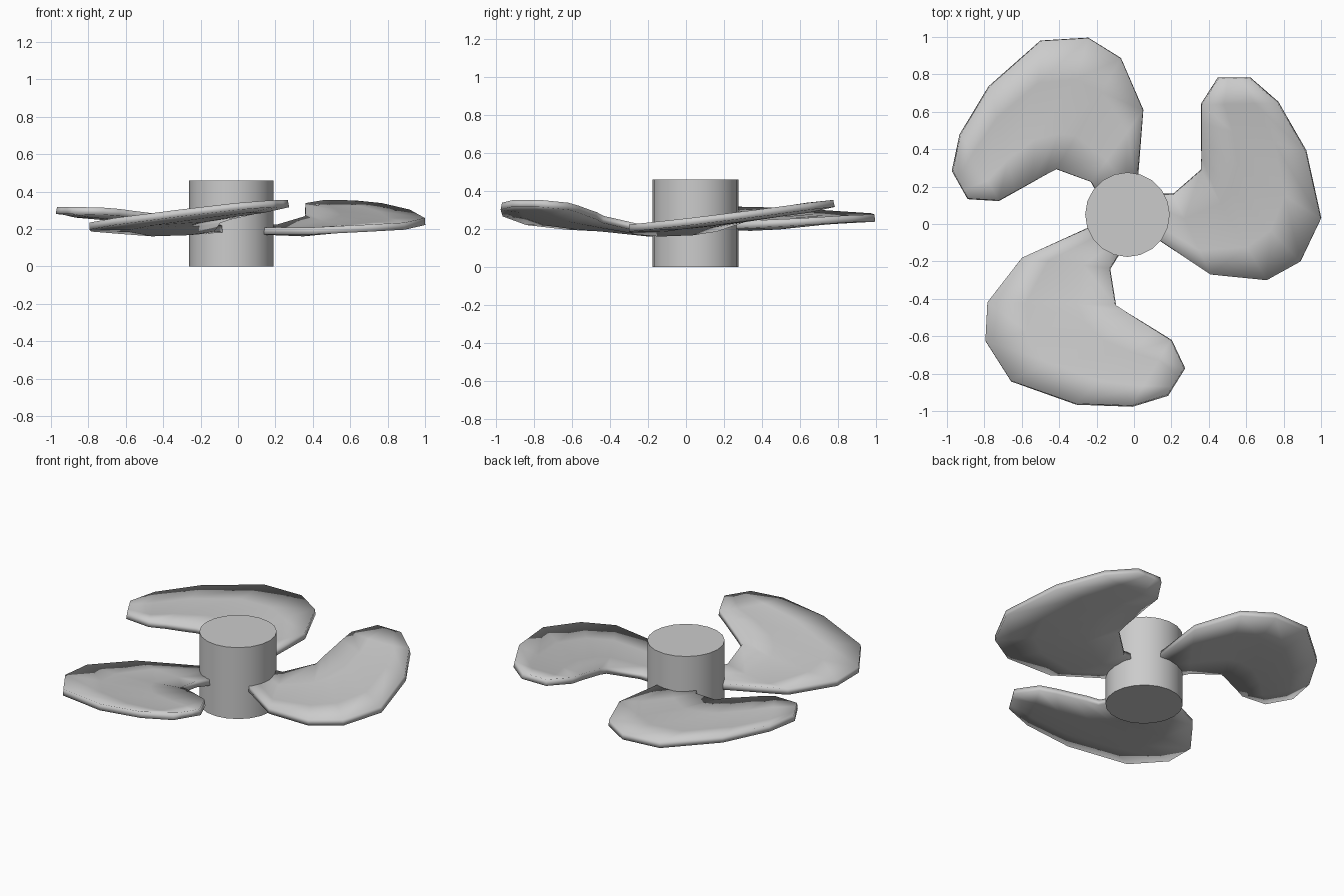
import bpy, bmesh
from math import radians
from mathutils import Matrix, Vector

if "Cube" in bpy.data.objects:
    bpy.data.objects.remove(bpy.data.objects["Cube"])

# Plain grey metal
grey = bpy.data.materials.new("grey metal")
grey.use_nodes = True
colour = (0.6, 0.6, 0.6, 1)
grey.diffuse_color = colour
grey.node_tree.nodes["Principled BSDF"].inputs["Base Color"].default_value = colour

HUB = Vector((-0.035, 0.05, 0))

# Hub: upright cylinder
bpy.ops.mesh.primitive_cylinder_add(vertices=20, radius=0.226, depth=0.46,
                                    location=HUB + Vector((0, 0, 0.23)))
hub = bpy.context.object
hub.name = "hub"
hub.data.materials.append(grey)
bpy.ops.object.shade_smooth_by_angle(angle=radians(35))

# Blade sections from root to tip: leading edge point, trailing edge point
SECTIONS = [
    ((0.08, -0.05, 0.19), (0.12, 0.16, 0.20)),
    ((0.41, -0.27, 0.19), (0.21, 0.16, 0.205)),
    ((0.71, -0.30, 0.205), (0.36, 0.29, 0.25)),
    ((0.89, -0.20, 0.215), (0.36, 0.36, 0.27)),
    ((1.00, 0.03, 0.24), (0.36, 0.44, 0.285)),
    ((0.92, 0.39, 0.285), (0.36, 0.54, 0.305)),
    ((0.77, 0.65, 0.32), (0.36, 0.64, 0.32)),
    ((0.62, 0.78, 0.335), (0.45, 0.78, 0.335)),
]


def make_blade(name, angle, shift, slope):
    """Cupped sheet turned about the hub, given thickness by a modifier."""
    bm = bmesh.new()
    rows = []
    for i, (lead, trail) in enumerate(SECTIONS):
        dip = 0.015 if 0 < i < len(SECTIONS) - 1 else 0
        row = []
        for t in (0, 0.3, 0.7, 1):
            p = Vector(lead).lerp(Vector(trail), t)
            p.z += slope * (p.y - 0.33) - (dip if 0 < t < 1 else 0)
            row.append(bm.verts.new(p))
        rows.append(row)
    for a, b in zip(rows, rows[1:]):
        for j in range(len(a) - 1):
            bm.faces.new((a[j], b[j], b[j + 1], a[j + 1]))
    turn = (Matrix.Translation(HUB + Vector(shift)) @ Matrix.Rotation(radians(angle), 4, "Z")
            @ Matrix.Translation(-HUB))
    bm.transform(turn)
    for f in bm.faces:
        f.smooth = True
    mesh = bpy.data.meshes.new(name)
    bm.to_mesh(mesh)
    bm.free()
    mesh.materials.append(grey)
    blade = bpy.data.objects.new(name, mesh)
    bpy.context.collection.objects.link(blade)
    solid = blade.modifiers.new("thickness", "SOLIDIFY")
    solid.thickness = 0.038
    solid.offset = 0


make_blade("left_blade", 0, (0, 0, 0), 0)
make_blade("back_blade", 119, (0.02, 0.015, 0), -0.08)
make_blade("front_blade", -122, (-0.057, -0.023, 0), 0)
